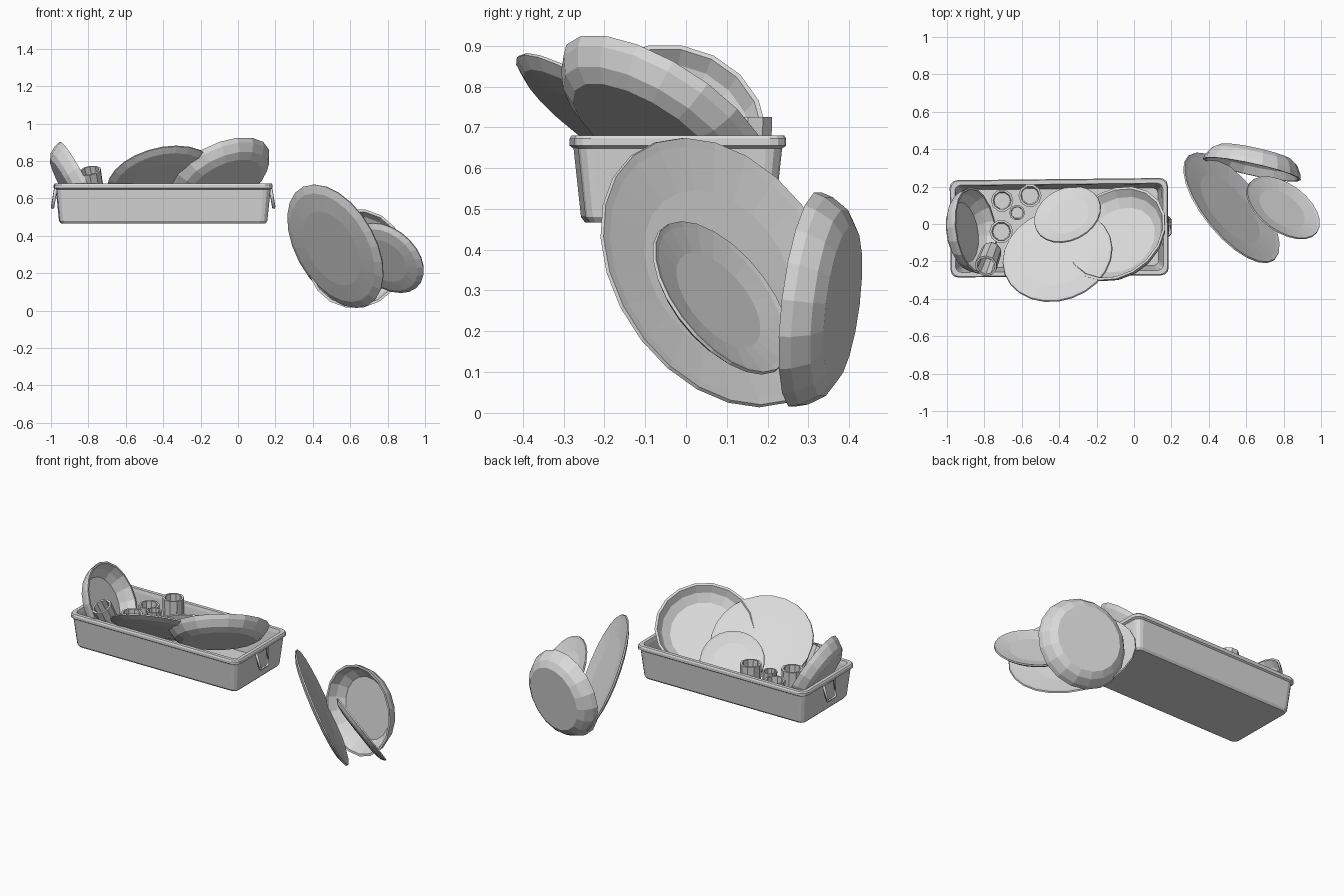
import bpy, bmesh, math
from mathutils import Vector, Matrix

old = bpy.data.objects.get("Cube")
if old:
    bpy.data.objects.remove(old, do_unlink=True)

grey = bpy.data.materials.new("plain_grey")
grey.use_nodes = True
grey.diffuse_color = (0.7, 0.7, 0.7, 1)
grey.node_tree.nodes["Principled BSDF"].inputs["Base Color"].default_value = (0.7, 0.7, 0.7, 1)


def skin(name, rings, matrix):
    """Join rings of points into a closed shell with a face at each end."""
    bm = bmesh.new()
    loops = [[bm.verts.new(p) for p in ring] for ring in rings]
    n = len(loops[0])
    for a, b in zip(loops, loops[1:]):
        for i in range(n):
            j = (i + 1) % n
            bm.faces.new((a[i], a[j], b[j], b[i]))
    bm.faces.new(loops[0][::-1])
    bm.faces.new(loops[-1])
    bmesh.ops.recalc_face_normals(bm, faces=bm.faces)
    mesh = bpy.data.meshes.new(name)
    bm.to_mesh(mesh)
    bm.free()
    obj = bpy.data.objects.new(name, mesh)
    obj.matrix_world = matrix
    mesh.materials.append(grey)
    bpy.context.collection.objects.link(obj)
    return obj


def lathe(name, profile, sides, centre, axis):
    """Turn a profile about an axis that points out of the open side."""
    rings = [[(r * math.cos(math.tau * i / sides), r * math.sin(math.tau * i / sides), z)
              for i in range(sides)] for r, z in profile]
    turn = Vector(axis).to_track_quat('Z', 'Y').to_matrix().to_4x4()
    return skin(name, rings, Matrix.Translation(centre) @ turn)


def plate(name, r, centre, axis):
    profile = [(0.6 * r, -0.035), (0.88 * r, -0.026), (r, -0.008), (0.99 * r, 0),
               (0.93 * r, -0.004), (0.62 * r, -0.016)]
    lathe(name, profile, 24, centre, axis)


def bowl(name, r, depth, centre, axis):
    profile = [(0.73 * r, -depth), (0.87 * r, -0.75 * depth), (0.97 * r, -0.3 * depth),
               (r, 0), (0.95 * r, 0), (0.86 * r, -0.45 * depth), (0.69 * r, -0.8 * depth)]
    lathe(name, profile, 18, centre, axis)


def cup(name, r, height, centre, axis=(0, 0, 1)):
    profile = [(0.8 * r, 0), (0.92 * r, 0.1 * height), (r, height),
               (0.8 * r, height), (0.72 * r, 0.15 * height)]
    lathe(name, profile, 10, centre, axis)


def rounded_rect(hx, hy, z, radius):
    points = []
    for k, (sx, sy) in enumerate([(1, 1), (-1, 1), (-1, -1), (1, -1)]):
        for step in range(4):
            a = math.pi / 2 * (k + step / 3)
            points.append((sx * (hx - radius) + radius * math.cos(a),
                           sy * (hy - radius) + radius * math.sin(a), z))
    return points


# Tray with tapered walls and a lip
tray_frame = Matrix.Translation((-0.4, -0.02, 0)) @ Matrix.Rotation(math.radians(0.6), 4, 'Z')
tray_loops = [(0.545, 0.222, 0.467, 0.03), (0.555, 0.232, 0.48, 0.035),
              (0.572, 0.25, 0.648, 0.04), (0.583, 0.26, 0.655, 0.04),
              (0.583, 0.26, 0.672, 0.04), (0.578, 0.255, 0.68, 0.04),
              (0.556, 0.233, 0.68, 0.03), (0.55, 0.228, 0.66, 0.03),
              (0.53, 0.208, 0.49, 0.03)]
skin("tray", [rounded_rect(*loop) for loop in tray_loops], tray_frame)

# Drop handles at both ends of the tray
for side, label in ((1, "left"), (-1, "right")):
    curve = bpy.data.curves.new(label + "_tray_handle", 'CURVE')
    curve.dimensions = '3D'
    curve.bevel_depth = 0.009
    curve.bevel_resolution = 0
    path = [(0.575, -0.055, 0.65), (0.592, -0.04, 0.55), (0.592, 0.04, 0.55), (0.575, 0.055, 0.65)]
    spline = curve.splines.new('POLY')
    spline.points.add(len(path) - 1)
    for point, (x, y, z) in zip(spline.points, path):
        point.co = (side * x, y, z, 1)
    spline.use_cyclic_u = True
    curve.materials.append(grey)
    handle = bpy.data.objects.new(label + "_tray_handle", curve)
    handle.matrix_world = tray_frame
    bpy.context.collection.objects.link(handle)

# Dishes leaning in the tray
plate("tray_large_plate", 0.3, (-0.41, -0.165, 0.705), (-0.2, 0.56, 0.8))
plate("tray_small_plate", 0.187, (-0.357, 0.053, 0.65), (-0.3, 0.6, 0.74))
bowl("tray_deep_plate", 0.29, 0.09, (-0.1, -0.05, 0.745), (-0.38, 0.5, 0.78))
bowl("tray_bowl", 0.235, 0.09, (-0.845, -0.035, 0.695), (0.88, 0.13, 0.46))

# Cups in the tray
cup("tall_cup", 0.062, 0.235, (-0.556, 0.152, 0.49))
cup("back_cup", 0.06, 0.16, (-0.705, 0.125, 0.49))
cup("small_cup", 0.042, 0.17, (-0.625, 0.06, 0.49))
cup("middle_cup", 0.063, 0.17, (-0.71, -0.04, 0.49))
cup("leaning_cup", 0.06, 0.2, (-0.76, -0.14, 0.57), (-0.15, -0.4, 0.85))

# Dishes tumbling beside the tray
plate("falling_large_plate", 0.362, (0.525, 0.09, 0.347), (0.705, 0.577, 0.41))
plate("falling_small_plate", 0.225, (0.8, 0.09, 0.285), (0.488, 0.67, 0.557))
bowl("falling_bowl", 0.268, 0.095, (0.63, 0.292, 0.278), (-0.21, -0.96, 0.12))
